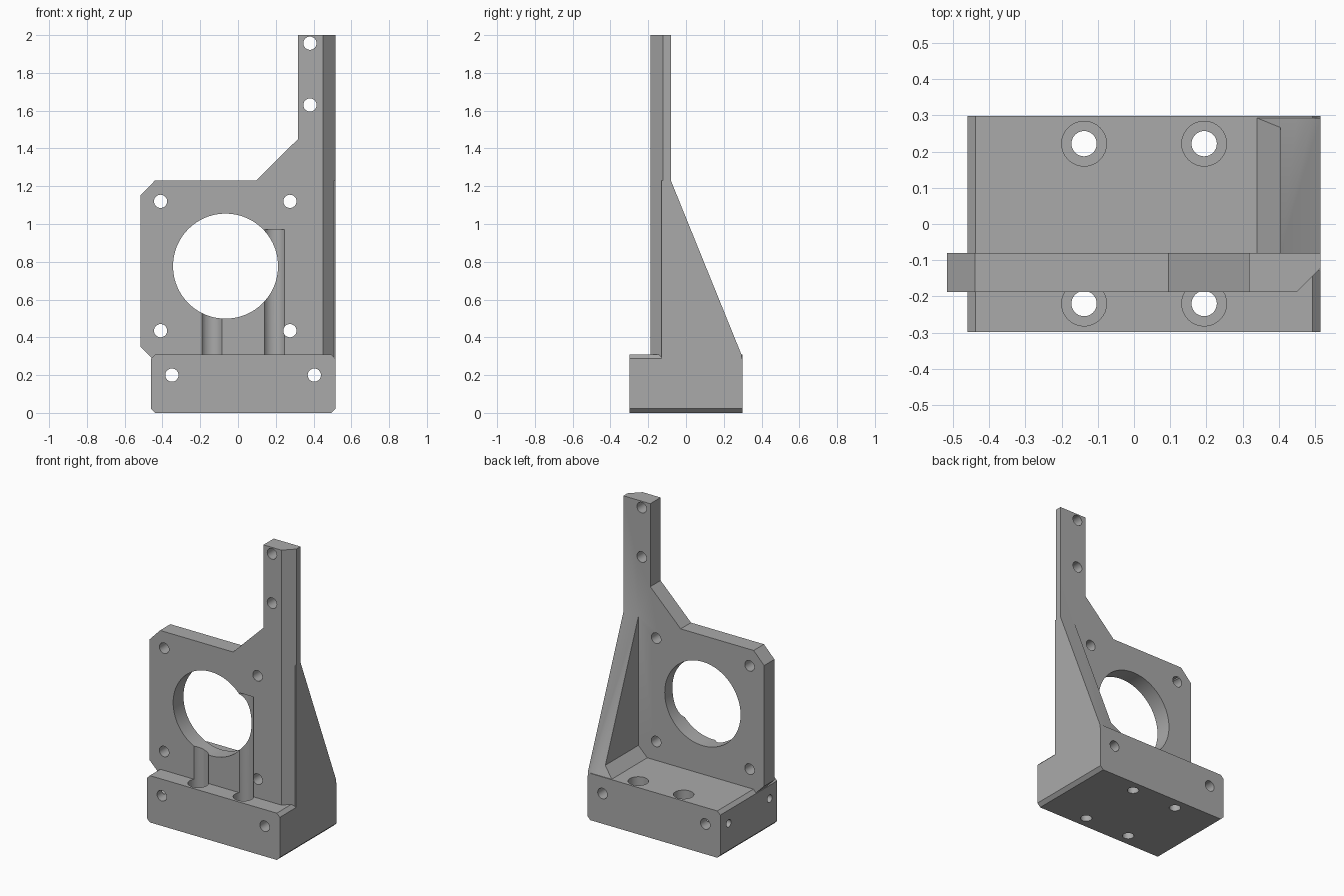
import bpy, bmesh, math
from mathutils import Matrix, Vector

if "Cube" in bpy.data.objects:
    bpy.data.objects.remove(bpy.data.objects["Cube"], do_unlink=True)

# Single matte grey for the machined bracket
grey = bpy.data.materials.new("machined_grey")
grey.use_nodes = True
colour = (0.4, 0.4, 0.4, 1)
grey.diffuse_color = colour
grey.node_tree.nodes["Principled BSDF"].inputs["Base Color"].default_value = colour


def finish(name, bm):
    bmesh.ops.recalc_face_normals(bm, faces=bm.faces)
    mesh = bpy.data.meshes.new(name)
    bm.to_mesh(mesh)
    bm.free()
    mesh.materials.append(grey)
    ob = bpy.data.objects.new(name, mesh)
    bpy.context.collection.objects.link(ob)
    return ob


def prism(name, outline, axis, lo, hi):
    """Extrude a 2D outline along x, y or z."""
    def place(a, b, d):
        return {"x": (d, a, b), "y": (a, d, b), "z": (a, b, d)}[axis]
    bm = bmesh.new()
    face = bm.faces.new([bm.verts.new(place(a, b, lo)) for a, b in outline])
    ext = bmesh.ops.extrude_face_region(bm, geom=[face])["geom"]
    moved = [v for v in ext if isinstance(v, bmesh.types.BMVert)]
    bmesh.ops.translate(bm, verts=moved, vec=Vector(place(0, 0, hi - lo)))
    return finish(name, bm)


def drill(name, radius, axis, centre, lo, hi, sides=32):
    """Round cutter along one axis; centre holds the other two coordinates."""
    a, b = centre
    mid = (lo + hi) / 2
    pos = {"x": (mid, a, b), "y": (a, mid, b), "z": (a, b, mid)}[axis]
    turn = {"x": Matrix.Rotation(math.pi / 2, 4, "Y"),
            "y": Matrix.Rotation(math.pi / 2, 4, "X"),
            "z": Matrix.Identity(4)}[axis]
    bm = bmesh.new()
    bmesh.ops.create_cone(bm, cap_ends=True, segments=sides, radius1=radius,
                          radius2=radius, depth=hi - lo,
                          matrix=Matrix.Translation(pos) @ turn)
    return finish(name, bm)


def combine(body, other, operation):
    other.hide_render = True
    mod = body.modifiers.new(operation.lower(), "BOOLEAN")
    mod.operation, mod.solver, mod.object = operation, "EXACT", other
    bpy.context.view_layer.objects.active = body
    bpy.ops.object.modifier_apply(modifier=mod.name)
    bpy.data.objects.remove(other, do_unlink=True)


RIGHT = 0.515
FRONT, BACK = -0.188, -0.08      # faces of the upright plate
TOP = 0.31                       # top of the base block

# Upright plate with the tall post
bracket = prism("motor_bracket", [
    (-0.517, 0.35), (-0.517, 1.15), (-0.44, 1.23), (0.095, 1.23),
    (0.318, 1.45), (0.318, 2), (RIGHT, 2), (RIGHT, 0.1),
    (-0.44, 0.1), (-0.44, 0.273)], "y", FRONT, BACK)

# Chamfer on the front outer edge of the post
combine(bracket, prism("post_chamfer", [
    (0.43, FRONT - 0.02), (0.55, FRONT - 0.02), (0.55, -0.088)],
    "z", 0.28, 2.1), "DIFFERENCE")

# Base block with bevelled long edges
c = 0.022
combine(bracket, prism("base_block", [
    (-0.46 + c, 0), (RIGHT - c, 0), (RIGHT, c), (RIGHT, TOP - c),
    (RIGHT - c, TOP), (-0.46 + c, TOP), (-0.46, TOP - c), (-0.46, c)],
    "y", -0.298, 0.298), "UNION")

# Side gusset and the sloped fillet at its foot
slope = [(-0.13, 0.1), (-0.13, 1.23), (BACK, 1.23), (0.293, TOP), (0.293, 0.1)]
combine(bracket, prism("side_gusset", slope, "x", 0.405, RIGHT), "UNION")
foot = prism("gusset_foot", [
    (0.34, TOP), (0.405, TOP + 0.065), (0.45, TOP + 0.065), (0.45, 0.2),
    (0.34, 0.2)], "y", -0.12, 0.35)
combine(foot, prism("foot_slope", slope, "x", 0.3, 0.5), "INTERSECT")
combine(bracket, foot, "UNION")

# Large bore and the plate's four mounting holes
combine(bracket, drill("bore", 0.278, "y", (-0.066, 0.777), -0.4, 0.1, 96), "DIFFERENCE")
plate_holes = [(x, z) for x in (-0.41, 0.275) for z in (0.435, 1.12)]
post_holes = [(0.381, 1.63), (0.381, 1.957)]
for spot in plate_holes + post_holes:
    combine(bracket, drill("hole", 0.035, "y", spot, -0.4, 0.1), "DIFFERENCE")

# Long holes through the base, front to back
for x in (-0.35, 0.404):
    combine(bracket, drill("long_hole", 0.035, "y", (x, 0.2), -0.4, 0.4), "DIFFERENCE")

# Counterbored bolt holes, whose clearance also grooves the plate front
for x in (-0.138, 0.194):
    for y in (-0.22, 0.222):
        combine(bracket, drill("bolt", 0.035, "z", (x, y), -0.1, 0.2), "DIFFERENCE")
        combine(bracket, drill("counterbore", 0.062, "z", (x, y), 0.12, 0.972), "DIFFERENCE")

# Blind holes in the short end of the base
for y in (-0.22, 0.21):
    combine(bracket, drill("end_hole", 0.025, "x", (y, 0.2), -0.6, -0.25), "DIFFERENCE")

bpy.ops.object.select_all(action="DESELECT")
bracket.select_set(True)
bpy.context.view_layer.objects.active = bracket
bpy.ops.object.shade_smooth_by_angle(angle=math.radians(25))
